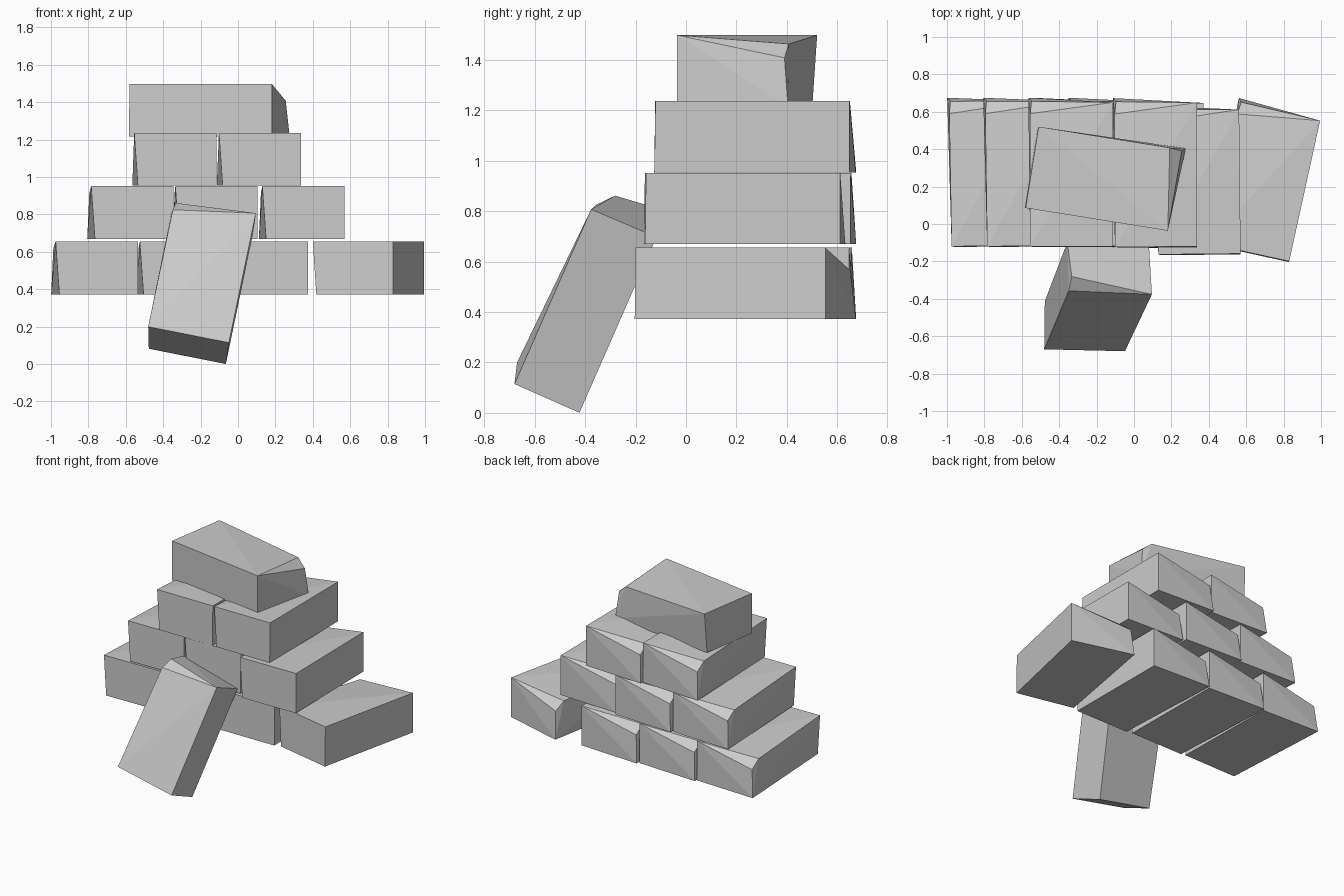
import bpy, bmesh
from math import radians
from mathutils import Matrix, Vector

cube = bpy.data.objects.get("Cube")
if cube:
    bpy.data.objects.remove(cube, do_unlink=True)

stone = bpy.data.materials.new("pale_grey_stone")
stone.use_nodes = True
GREY = (0.6, 0.6, 0.6, 1)
stone.diffuse_color = GREY
stone.node_tree.nodes["Principled BSDF"].inputs["Base Color"].default_value = GREY

# Brick proportions; the local origin is the front top left corner
W, H = 0.44, 0.282
CHAMFER, END = 0.71, 0.77
CORNERS = [
    (0, 0, 0), (W, 0, 0), (W, -0.004, -H), (0.02, -0.004, -H),   # square front end
    (W, CHAMFER, 0), (W, END, 0), (W, END, -H),                  # back end, right side
    (0, CHAMFER, -0.035), (0.007, 0.776, -0.09), (-0.01, 0.795, -H),  # worn back left corner
]


def brick_mesh():
    bm = bmesh.new()
    for co in CORNERS:
        bm.verts.new(co)
    bmesh.ops.convex_hull(bm, input=bm.verts[:])
    bmesh.ops.dissolve_limit(bm, angle_limit=radians(1), verts=bm.verts[:], edges=bm.edges[:])
    bmesh.ops.recalc_face_normals(bm, faces=bm.faces[:])
    mesh = bpy.data.meshes.new("brick")
    bm.to_mesh(mesh)
    bm.free()
    mesh.materials.append(stone)
    return mesh


MESH = brick_mesh()


def brick(name, matrix):
    ob = bpy.data.objects.new(name, MESH)
    bpy.context.collection.objects.link(ob)
    ob.matrix_world = matrix


def flat_brick(name, x, y, top, yaw):
    brick(name, Matrix.Translation((x, y, top)) @ Matrix.Rotation(radians(yaw), 4, 'Z'))


# Stacked courses: top height, then x, y and yaw of each brick
COURSES = {
    "bottom_brick": (0.655, [(-0.975, -0.12, 1), (-0.525, -0.12, 0.5),
                             (-0.065, -0.125, 0.3), (0.40, -0.105, -12.4)]),
    "middle_brick": (0.951, [(-0.785, -0.12, 0.8), (-0.335, -0.12, 0.3), (0.13, -0.163, 0.6)]),
    "upper_brick": (1.236, [(-0.555, -0.12, 0), (-0.102, -0.122, 0.1)]),
}
for name, (top, places) in COURSES.items():
    for i, (x, y, yaw) in enumerate(places):
        flat_brick(f"{name}_{i + 1}", x, y, top, yaw)

# Crosswise brick on the summit
flat_brick("top_brick", -0.51, 0.52, 1.498, -99.1)

# Brick leaning against the front
across = Vector((0.98, -0.023, -0.194)).normalized()
along = Vector((0.218, 0.394, 0.893))
out = across.cross(along).normalized()
along = out.cross(across)
lean = Matrix((across, along, out)).transposed().to_4x4()
brick("leaning_brick", Matrix.Translation((-0.48, -0.67, 0.2)) @ lean)
